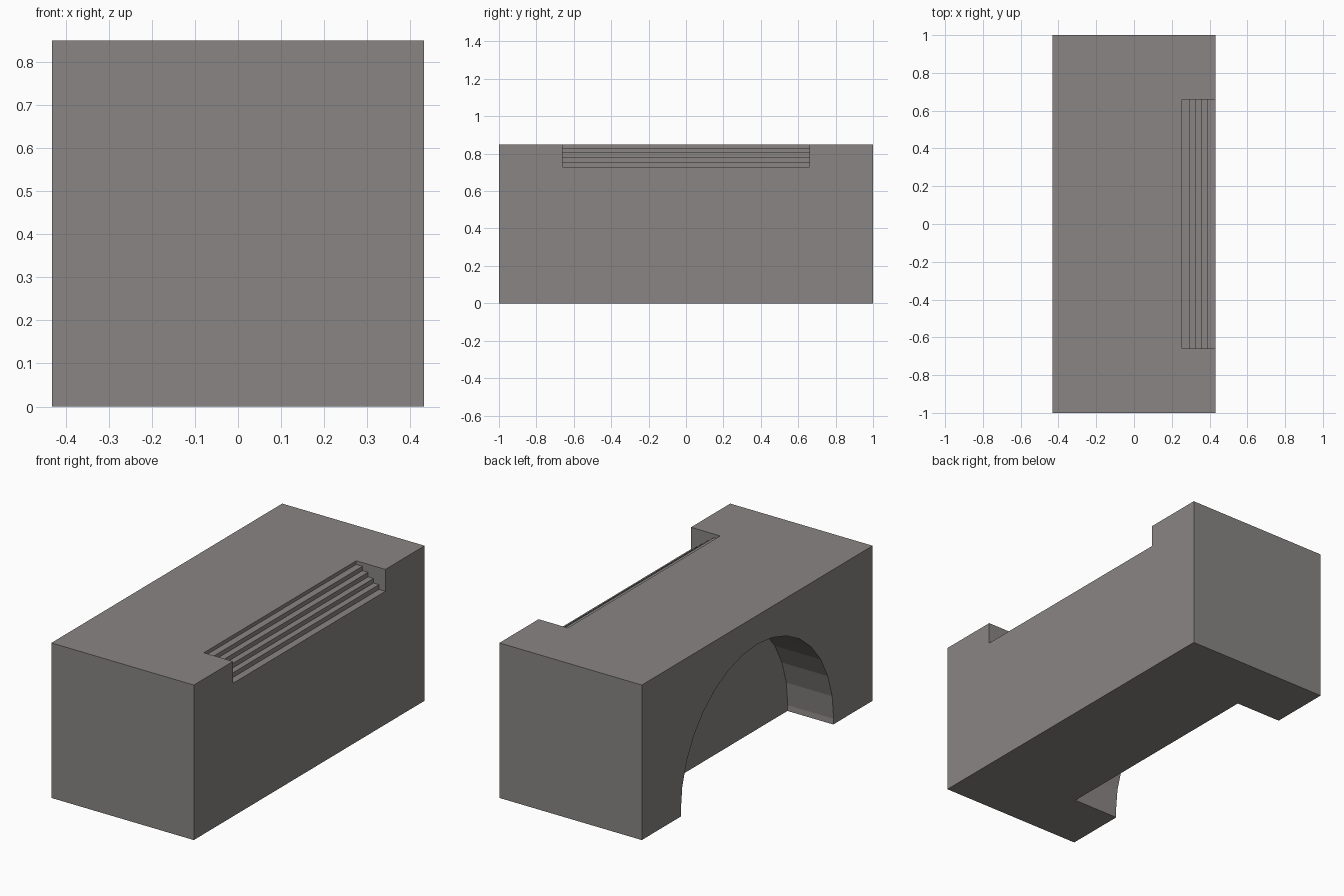
import bpy, bmesh, math
from mathutils import Vector

if "Cube" in bpy.data.objects:
    bpy.data.objects.remove(bpy.data.objects["Cube"])

HALF_X, HALF_Y, HEIGHT = 0.432, 1.0, 0.85

stone = bpy.data.materials.new("warm_grey_stone")
stone.diffuse_color = (0.25, 0.235, 0.228, 1)
stone.use_nodes = True
stone.node_tree.nodes["Principled BSDF"].inputs["Base Color"].default_value = stone.diffuse_color


def prism(name, points, sweep):
    """Extrude a closed outline of 3D points along the sweep vector."""
    bm = bmesh.new()
    face = bm.faces.new([bm.verts.new(p) for p in points])
    ext = bmesh.ops.extrude_face_region(bm, geom=[face])
    moved = [g for g in ext["geom"] if isinstance(g, bmesh.types.BMVert)]
    bmesh.ops.translate(bm, verts=moved, vec=Vector(sweep))
    bmesh.ops.recalc_face_normals(bm, faces=bm.faces)
    mesh = bpy.data.meshes.new(name)
    bm.to_mesh(mesh)
    bm.free()
    mesh.materials.append(stone)
    obj = bpy.data.objects.new(name, mesh)
    bpy.context.collection.objects.link(obj)
    return obj


# Solid block
block = prism("stone_block",
              [(-HALF_X, -HALF_Y, 0), (HALF_X, -HALF_Y, 0),
               (HALF_X, HALF_Y, 0), (-HALF_X, HALF_Y, 0)], (0, 0, HEIGHT))

# Stair recess: five steps descending to the right side
risers = [0.255, 0.293, 0.327, 0.36, 0.393]
treads = [0.83, 0.806, 0.781, 0.756, 0.73]
outline = [(0.6, 1.0), (risers[0], 1.0)]
for i, (x, z) in enumerate(zip(risers, treads)):
    outline.append((x, z))
    if i < 4:
        outline.append((risers[i + 1], z))
outline.append((0.6, treads[-1]))
stair_cutter = prism("stair_cutter", [(x, -0.66, z) for x, z in outline], (0, 1.32, 0))

# Round arch niche in the left side
R, CENTRE_Z, SIDES = 0.662, 0.03, 32
arch = [(-0.154, R * math.cos(a), CENTRE_Z + R * math.sin(a))
        for a in (2 * math.pi * i / SIDES for i in range(SIDES))]
arch_cutter = prism("arch_cutter", arch, (-0.5, 0, 0))

# Cut both openings, then drop the cutters
for cutter in (stair_cutter, arch_cutter):
    mod = block.modifiers.new(cutter.name, "BOOLEAN")
    mod.operation = "DIFFERENCE"
    mod.solver = "EXACT"
    mod.object = cutter
    cutter.hide_render = True
bpy.context.view_layer.update()
result = bpy.data.meshes.new_from_object(
    block.evaluated_get(bpy.context.evaluated_depsgraph_get()))
block.modifiers.clear()
block.data = result
for cutter in (stair_cutter, arch_cutter):
    bpy.data.objects.remove(cutter)
